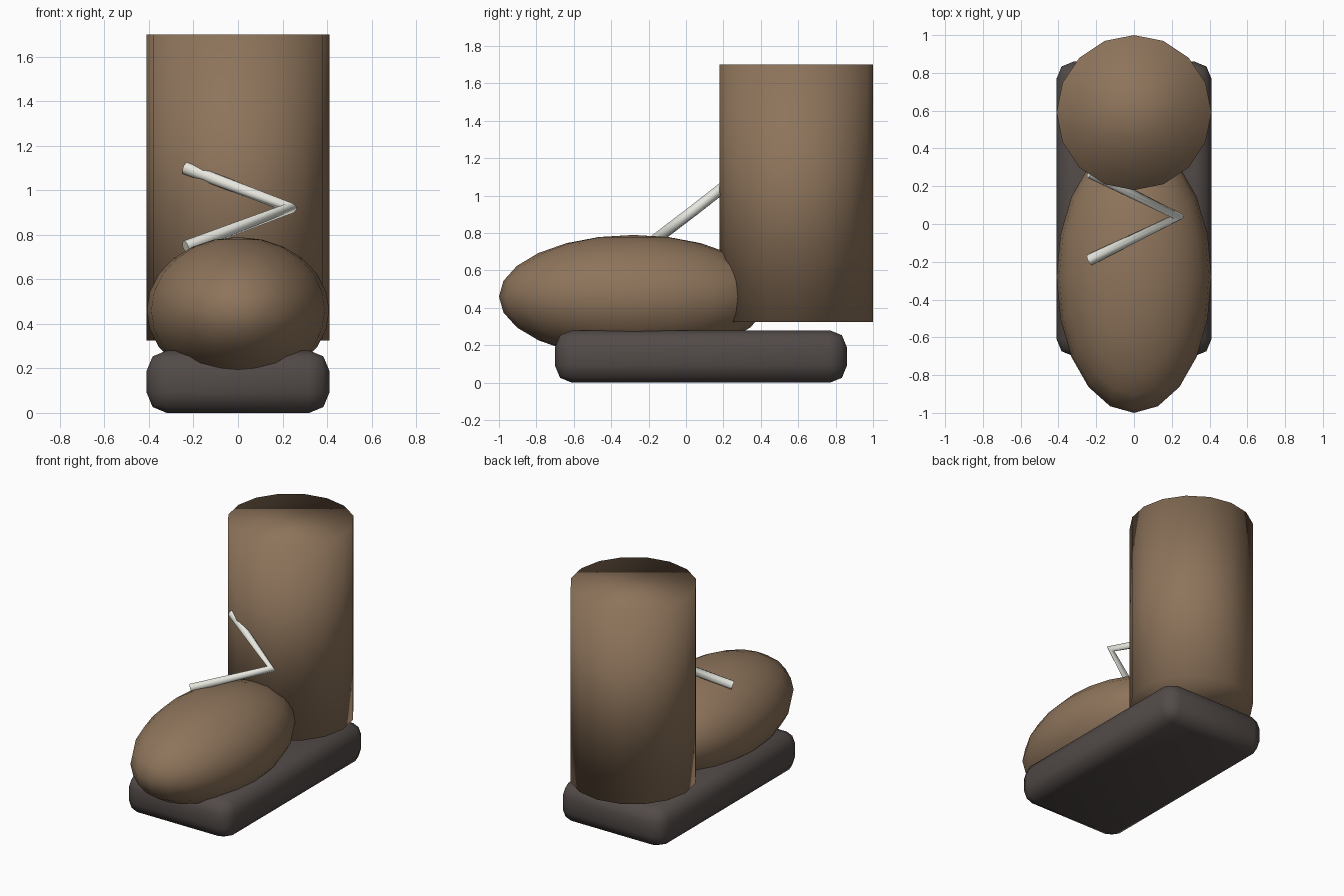
import bpy

if "Cube" in bpy.data.objects:
    bpy.data.objects.remove(bpy.data.objects["Cube"])


def material(name, rgb):
    m = bpy.data.materials.new(name)
    m.diffuse_color = (*rgb, 1)
    m.use_nodes = True
    m.node_tree.nodes["Principled BSDF"].inputs["Base Color"].default_value = m.diffuse_color
    return m


leather = material("leather", (0.27, 0.175, 0.105))
rubber = material("rubber", (0.085, 0.07, 0.065))
cord = material("cord", (0.80, 0.80, 0.74))


def finish(name, mat, scale=None):
    """Name the active object, apply its size, smooth it and colour it."""
    ob = bpy.context.object
    ob.name = name
    if scale:
        ob.scale = scale
        bpy.ops.object.transform_apply(location=False, rotation=False, scale=True)
    bpy.ops.object.shade_smooth()
    ob.data.materials.append(mat)
    return ob


# Sole: rounded slab
bpy.ops.mesh.primitive_cube_add(size=1, location=(0, 0.08, 0.14))
sole = finish("sole", rubber, (0.82, 1.56, 0.28))
bevel = sole.modifiers.new("rounded_edges", 'BEVEL')
bevel.width = 0.09
bevel.segments = 2

# Toe: stretched sphere sunk into the sole
bpy.ops.mesh.primitive_uv_sphere_add(segments=20, ring_count=12, radius=1,
                                     location=(0, -0.28, 0.46))
finish("toe", leather, (0.41, 0.72, 0.33))

# Shaft: upright capped cylinder at the heel
bpy.ops.mesh.primitive_cylinder_add(vertices=16, radius=0.41, depth=1.375,
                                    location=(0, 0.59, 1.0125))
finish("shaft", leather)

# Lace: zigzag cord from the toe up to the shaft
curve = bpy.data.curves.new("lace", 'CURVE')
curve.dimensions = '3D'
curve.bevel_depth = 0.03
curve.bevel_resolution = 2
curve.use_fill_caps = True
path = [(-0.235, -0.19, 0.745), (0.235, 0.04, 0.92), (-0.235, 0.27, 1.10)]
spline = curve.splines.new('POLY')
spline.points.add(len(path) - 1)
for point, co in zip(spline.points, path):
    point.co = (*co, 1)
curve.materials.append(cord)
lace = bpy.data.objects.new("lace", curve)
bpy.context.collection.objects.link(lace)
